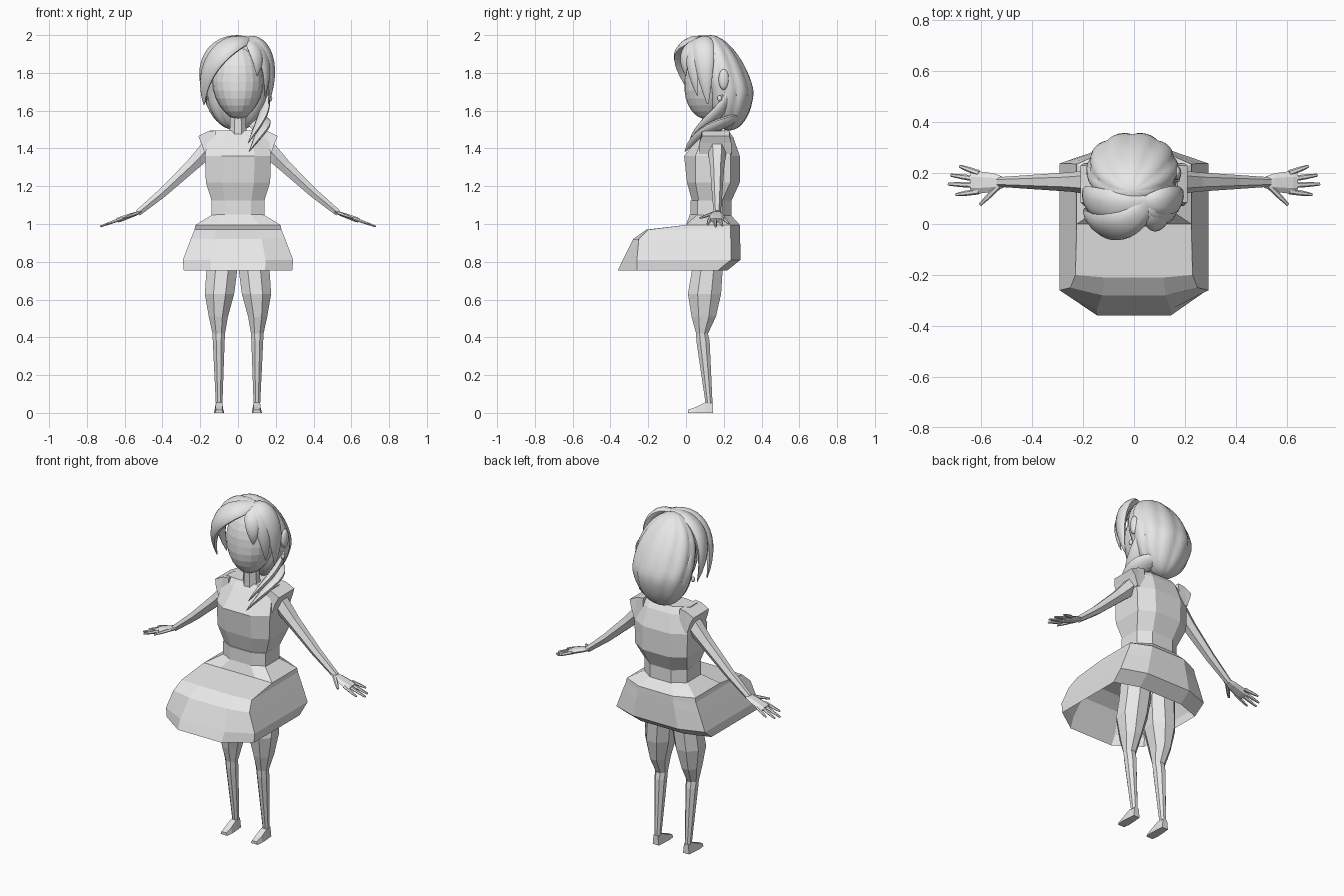
import bpy, bmesh, math
from mathutils import Vector
from mathutils.geometry import interpolate_bezier

if "Cube" in bpy.data.objects:
    bpy.data.objects.remove(bpy.data.objects["Cube"], do_unlink=True)

GREY = (0.8, 0.8, 0.8, 1)
grey = bpy.data.materials.new("plain_grey")
grey.use_nodes = True
grey.diffuse_color = GREY
grey.node_tree.nodes["Principled BSDF"].inputs["Base Color"].default_value = GREY


def finish(name, bm, smooth):
    """Turn the bmesh into an object; smooth is the sharp edge angle, or zero for flat."""
    bmesh.ops.recalc_face_normals(bm, faces=bm.faces)
    mesh = bpy.data.meshes.new(name)
    bm.to_mesh(mesh)
    bm.free()
    mesh.materials.append(grey)
    if smooth:
        mesh.shade_smooth()
        mesh.set_sharp_from_angle(angle=math.radians(smooth))
    obj = bpy.data.objects.new(name, mesh)
    bpy.context.collection.objects.link(obj)


def loft(name, rings, caps=True, smooth=0):
    """Skin a list of closed rings that have equal point counts."""
    bm = bmesh.new()
    loops = [[bm.verts.new(point) for point in ring] for ring in rings]
    count = len(loops[0])
    for lower, upper in zip(loops, loops[1:]):
        for i in range(count):
            j = (i + 1) % count
            bm.faces.new((lower[i], lower[j], upper[j], upper[i]))
    if caps:
        bm.faces.new(loops[0])
        bm.faces.new(loops[-1])
    finish(name, bm, smooth)


def garment_ring(front, corner, width, back, z):
    """Eight-sided symmetric outline with bevelled front and back."""
    half = [(width / 2, front, z), (width, corner, z),
            (width, back - .05, z), (width / 2, back, z)]
    return half + [(-x, y, h) for x, y, h in reversed(half)]


def garment(name, rows, caps=True):
    loft(name, [garment_ring(*row) for row in rows], caps)


def oval(x, y, z, rx, ry, sides=8):
    angles = [(i + .5) * math.tau / sides for i in range(sides)]
    return [(x + rx * math.cos(a), y + ry * math.sin(a), z) for a in angles]


def sweep(name, points, widths, flat=1.0, centre=None, sides=6, smooth=0):
    """Sweep an oval along points, its thin side facing up or away from the centre."""
    points = [Vector(p) for p in points]
    rings = []
    for i, (p, w) in enumerate(zip(points, widths)):
        along = points[min(i + 1, len(points) - 1)] - points[max(i - 1, 0)]
        out = p - Vector(centre) if centre else Vector((0, 0, 1))
        wide = out.cross(along).normalized() * w
        thick = along.cross(wide).normalized() * w * flat
        angles = [k * math.tau / sides for k in range(sides)]
        rings.append([p + wide * math.cos(a) + thick * math.sin(a) for a in angles])
    loft(name, rings, True, smooth)


def ball(name, centre, radii, segments, rows, shape=Vector, smooth=0):
    bm = bmesh.new()
    bmesh.ops.create_uvsphere(bm, u_segments=segments, v_segments=rows, radius=1)
    for vert in bm.verts:
        vert.co = [m + r * k for m, r, k in zip(centre, radii, shape(vert.co))]
    finish(name, bm, smooth)


# Clothes, as rows of front, front corner, half width, back, height
garment("bodice", [(.035, .07, .135, .235, 1.11),
                   (.005, .05, .17, .285, 1.22),
                   (-.01, .05, .175, .285, 1.36),
                   (.07, .09, .16, .25, 1.46),
                   (.1, .11, .15, .225, 1.495)])
garment("waistband", [(.025, .06, .14, .24, z) for z in (1.04, 1.125)])
garment("skirt", [(.02, .06, .135, .235, 1.05),
                  (0, 0, .225, .285, .995),
                  (-.21, -.2, .23, .286, .97),
                  (-.28, -.25, .25, .287, .92),
                  (-.335, -.26, .292, .288, .81),
                  (-.36, -.26, .287, .22, .755)], caps=False)

# Neck and faceted head with a narrowed chin
loft("neck", [oval(0, .13, 1.46, .05, .05), oval(0, .125, 1.6, .042, .045)])


def chin(c):
    low = max(0, -c.z)
    return c.x * (1 - .2 * low * low), c.y * (1 + .12 * low), c.z


ball("head", (0, .12, 1.752), (.135, .128, .2), 20, 14, chin)


def hand_height(x):
    return 1.062 - .36 * (x - .52)


for side, s in (("left", 1), ("right", -1)):
    # Cap sleeve, from the body to its pointed rim
    loft(side + "_sleeve", [
        [(s * low, .07, z), (s * low, .24, z), (s * high, .23, top), (s * high, .085, top)]
        for low, z, high, top in ((.12, 1.36, .12, 1.495),
                                  (.175, 1.37, .16, 1.49),
                                  (.195, 1.43, .21, 1.465))])

    # Arm, as x, height and radius
    arm = [(.14, 1.42, .05), (.2, 1.355, .045), (.25, 1.305, .038),
           (.4, 1.165, .028), (.53, 1.058, .019)]
    sweep(side + "_arm", [(s * x, .165, z) for x, z, r in arm], [r for x, z, r in arm])

    # Palm, fingers and thumb on the sloping hand plane
    palm = {.51: .02, .55: .036, .62: .045, .64: .04}
    sweep(side + "_palm", [(s * x, .163, hand_height(x)) for x in palm],
          palm.values(), flat=.35)
    digits = {"index": (.7, .115, .61, .128), "middle": (.73, .157, .61, .152),
              "ring": (.72, .192, .61, .176), "little": (.685, .227, .61, .2),
              "thumb": (.605, .075, .53, .15)}
    for digit, (tip_x, tip_y, root_x, root_y) in digits.items():
        path = [Vector((s * x, y, hand_height(x)))
                for x, y in ((root_x, root_y), (tip_x, tip_y))]
        path.insert(1, path[0].lerp(path[1], .6))
        sweep(f"{side}_{digit}", path, (.012, .01, .006), flat=.8)

    # Leg, as centre x, centre y, height, half width and half depth
    loft(side + "_leg", [oval(s * x, *rest) for x, *rest in (
        (.08, .125, 1, .085, .09), (.086, .112, .75, .088, .088),
        (.098, .098, .63, .084, .095), (.104, .094, .51, .055, .07),
        (.102, .085, .42, .036, .034), (.102, .09, .38, .034, .038),
        (.1, .122, .05, .019, .02))])

    # Foot, from heel to toe
    loft(side + "_foot", [
        [(s * .1 - w, y, 0), (s * .1 + w, y, 0),
         (s * .1 + w * .7, y, top), (s * .1 - w * .7, y, top)]
        for y, w, top in ((.142, .02, .055), (.1, .024, .055),
                          (.05, .027, .03), (.01, .022, .016))])

    # Ear and earring
    ball(side + "_ear", (s * .168, .2, 1.765), (.018, .028, .055), 12, 8, smooth=60)
    ball(side + "_earring", (s * .172, .178, 1.665), (.01, .013, .016), 10, 6, smooth=60)


# Back hair, grooved between its swirling locks and leaning back below the crown
def grooved(c):
    swirl = math.atan2(c.y, c.x) + (1 - c.z) * .25
    swell = .94 + .08 * abs(math.sin(5 * swirl)) ** .6
    lean = .75 * min(1, (1 - c.z) * .84)
    return c.x * swell, c.y * swell + lean, c.z


ball("back_hair", (-.006, .13, 1.7475), (.178, .133, .2525), 60, 24, grooved, smooth=35)


# Pointed locks, each along a curve that starts at the parting or behind the head
def lock(name, width, start, lean, bend, tip):
    count = 14
    path = interpolate_bezier(*[Vector(p) for p in (start, lean, bend, tip)], count)
    swell = [math.sin(math.pi * (.15 + .84 * i / (count - 1))) ** .8 for i in range(count)]
    sweep(name, path, [width * k for k in swell], flat=.45,
          centre=(0, .14, 1.76), sides=10, smooth=50)


PARTING = (.05, .08, 1.975)
lock("fringe_sweep", .07, PARTING, (-.05, -.07, 1.97), (-.2, 0, 1.85), (-.18, .06, 1.63))
lock("fringe_upper", .065, PARTING, (-.1, .05, 1.99), (-.24, .1, 1.88), (-.165, .13, 1.63))
lock("fringe_short", .042, PARTING, (.08, 0, 1.96), (.12, -.02, 1.87), (.1, 0, 1.785))
lock("side_lock", .06, PARTING, (.12, .09, 1.99), (.215, .09, 1.87), (.16, .115, 1.635))
lock("crown_lock", .045, PARTING, (.1, .03, 1.98), (.18, .02, 1.85), (.14, .06, 1.68))
lock("tail_outer", .055, (-.02, .27, 1.57), (.17, .26, 1.54), (.15, .09, 1.53),
     (.06, -.005, 1.385))
lock("tail_inner", .04, (.15, .23, 1.7), (.15, .2, 1.58), (.11, .07, 1.53),
     (.055, .02, 1.43))
